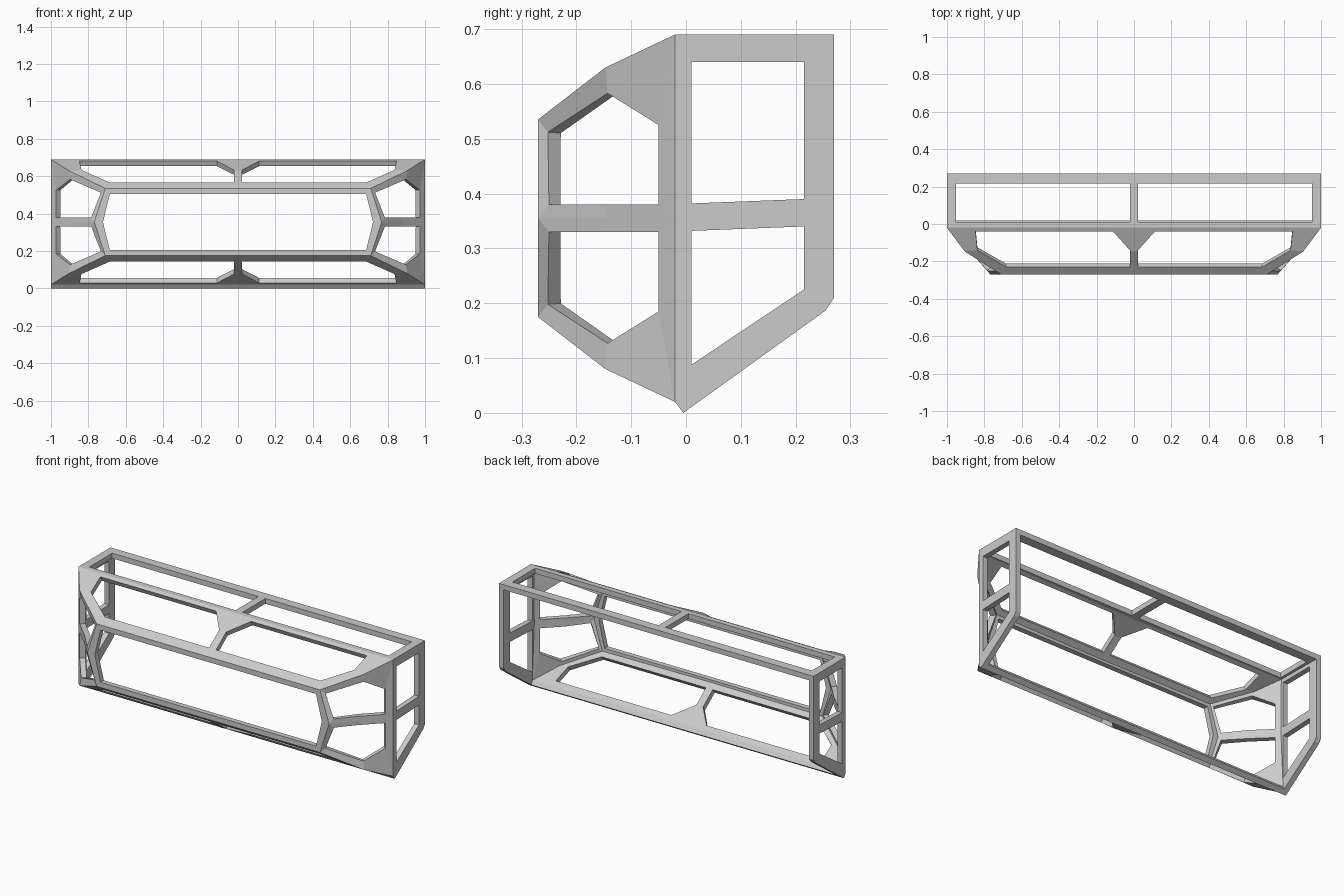
import bpy, bmesh
from mathutils import Vector

if "Cube" in bpy.data.objects:
    bpy.data.objects.remove(bpy.data.objects["Cube"])

THICK = 0.03
MID = 0.355            # height the front bulge is mirrored about

bm = bmesh.new()


def flip(points):
    """Mirror points in z about the middle of the bulge."""
    return [(x, y, 2 * MID - z) for x, y, z in points]


def strip(outer, inner, closed=True):
    """Flat bars between an outline and its window."""
    n = len(outer)
    for i in range(n if closed else n - 1):
        j = (i + 1) % n
        loop = []
        for p in (outer[i], outer[j], inner[j], inner[i]):
            if p not in loop:
                loop.append(p)
        if len(loop) > 2:
            bm.faces.new([bm.verts.new(p) for p in loop])


def slope(x, y):
    """Point on the two-facet sloping top of the bulge."""
    if y > -0.147:
        z = 0.69 + (y + 0.02) / 0.127 * 0.06
    else:
        z = 0.63 + (y + 0.147) / 0.123 * 0.095
    return (x, y, z)


# Key corners of the right half
A, B, C, D = (1, -0.02, 0.69), (0.905, -0.147, 0.63), (0.71, -0.27, 0.535), (0.768, -0.27, MID)
T0, T1, T2 = (0, -0.02, 0.69), (0, -0.147, 0.63), (0, -0.27, 0.535)
M0, M1 = (1, -0.02, MID), (0.876, -0.147, MID)
A2, T02 = flip([A, T0])
E, E0 = (1, -0.005, 0), (0, -0.005, 0)

# Sloping top panel and side bulge cell, repeated below
top_out = [T0, A, B, C, T2, T1]
top_in = [slope(*p) for p in ((0.112, -0.04), (0.847, -0.04), (0.837, -0.14),
                              (0.685, -0.23), (0.022, -0.23), (0.022, -0.14))]
cell_out = [A, B, C, D, M1, M0]
cell_in = [(0.972, -0.05, 0.525), (0.898, -0.143, 0.583), (0.733, -0.252, 0.512),
           (0.785, -0.25, 0.38), (0.874, -0.147, 0.38), (0.972, -0.05, 0.38)]
for o, i in ((top_out, top_in), (cell_out, cell_in)):
    strip(o, i)
    strip(flip(o), flip(i))

# Front window ring
strip([T2, C, D] + flip([C, T2]),
      [(0, -0.27, 0.505), (0.685, -0.27, 0.505), (0.722, -0.27, MID),
       (0.685, -0.27, 0.205), (0, -0.27, 0.205)], closed=False)

# Bottom lip
strip([A2, T02], [E, E0], closed=False)

# Flat top frame
strip([T0, A, (1, 0.27, 0.69), (0, 0.27, 0.69)],
      [(0.022, 0.01, 0.69), (0.952, 0.01, 0.69), (0.952, 0.217, 0.69), (0.022, 0.217, 0.69)])

# Flat end plate: upper and lower windows
R = (1, 0.27, 0.365)
strip([A, (1, 0.27, 0.69), R, M0],
      [(1, 0.01, 0.64), (1, 0.215, 0.64), (1, 0.215, 0.39), (1, 0.01, 0.382)])
w1, w2 = (1, 0.215, 0.225), (1, 0.01, 0.088)
strip([M0, R, (1, 0.27, 0.21), (1, 0.255, 0.187), E, A2],
      [(1, 0.01, 0.332), (1, 0.215, 0.34), w1, w1, w2, w2])

# Join the panels and face them outwards
bmesh.ops.remove_doubles(bm, verts=bm.verts, dist=0.0005)
bmesh.ops.recalc_face_normals(bm, faces=bm.faces)
bm.normal_update()
lead = max(bm.faces, key=lambda f: f.calc_center_median().dot(Vector((0, 1, 10))))
if lead.normal.z < 0:
    bmesh.ops.reverse_faces(bm, faces=bm.faces)

mesh = bpy.data.meshes.new("window_frame")
bm.to_mesh(mesh)
bm.free()
frame = bpy.data.objects.new("window_frame", mesh)
bpy.context.collection.objects.link(frame)

# Left half and bar thickness
mirror = frame.modifiers.new("left_half", 'MIRROR')
mirror.merge_threshold = 0.001
solid = frame.modifiers.new("bar_thickness", 'SOLIDIFY')
solid.thickness = THICK
solid.offset = -1
solid.use_even_offset = True
solid.use_quality_normals = True
